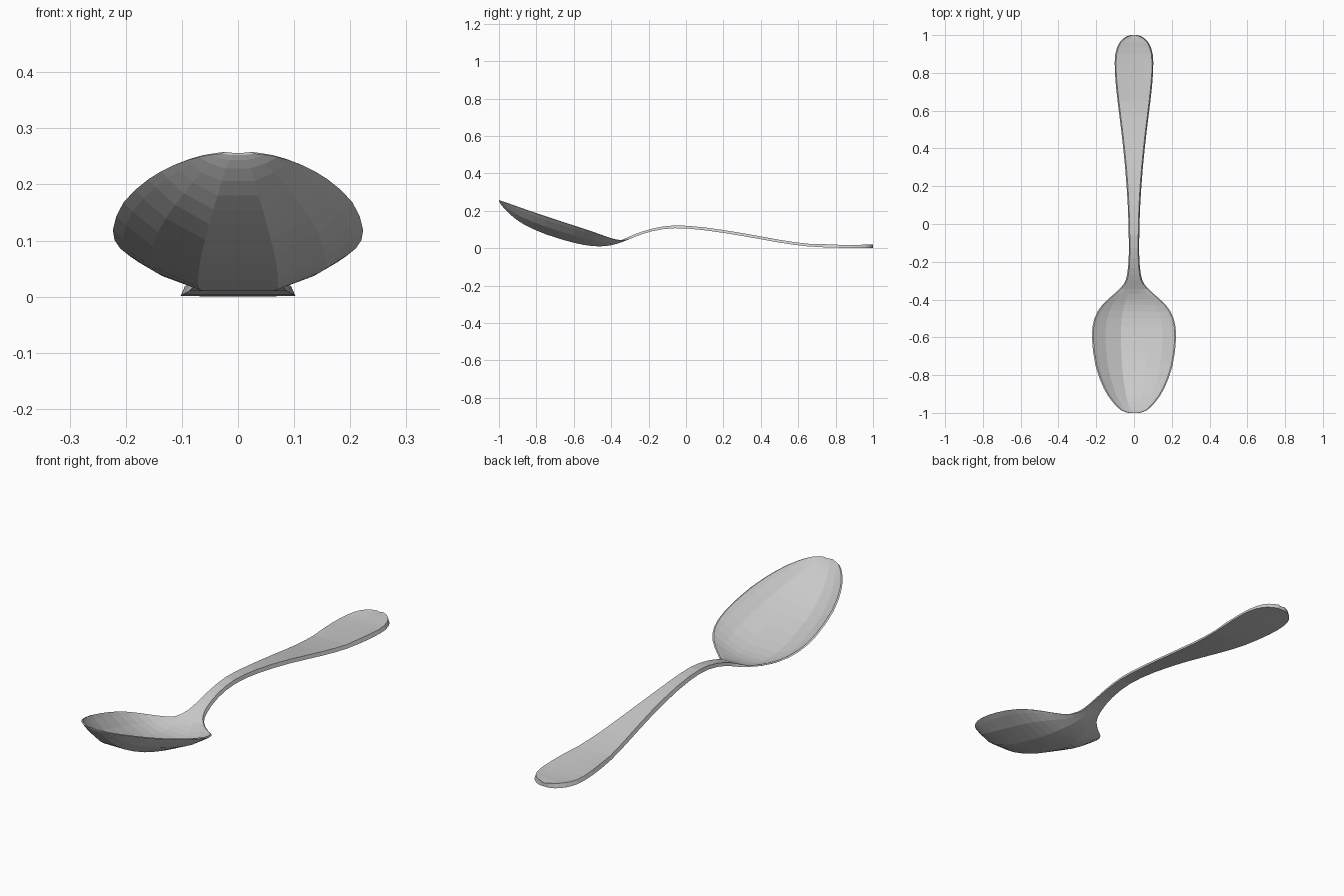
import bpy
import bmesh

default_cube = bpy.data.objects.get("Cube")
if default_cube:
    bpy.data.objects.remove(default_cube, do_unlink=True)

# Stations from bowl tip to handle end:
# (y, half width, underside height, edge lift, thickness)
STATIONS = [
    (-1.0, .03, .252, .003, .004),
    (-.985, .07, .226, .023, .007),
    (-.94, .115, .174, .06, .01),
    (-.87, .16, .12, .089, .01),
    (-.75, .204, .064, .104, .01),
    (-.6, .223, .019, .1, .01),
    (-.5, .21, .003, .083, .01),
    (-.43, .17, .006, .055, .01),
    (-.37, .105, .021, .022, .011),
    (-.32, .056, .041, .003, .013),
    (-.27, .037, .062, 0, .014),
    (-.18, .028, .091, 0, .014),
    (-.06, .028, .107, 0, .015),
    (.1, .033, .096, 0, .015),
    (.3, .047, .066, 0, .015),
    (.5, .068, .03, 0, .015),
    (.65, .087, .01, 0, .014),
    (.8, .101, .003, 0, .012),
    (.9, .099, .001, 0, .012),
    (.96, .077, .001, 0, .015),
    (.99, .045, 0, 0, .016),
    (1.0, .018, 0, 0, .016),
]
COLUMNS = (-1, -.92, -.7, -.32, .32, .7, .92, 1)
STEPS = 2


def spline(a, b, c, d, u):
    """Catmull-Rom blend between b and c."""
    return b + .5 * u * (c - a + u * (2*a - 5*b + 4*c - d + u * (3*(b - c) + d - a)))


def smooth_rows(points):
    """Add in-between stations along the spoon."""
    rows = []
    last = len(points) - 1
    for i in range(last):
        near = [points[max(0, min(last, i + k))] for k in (-1, 0, 1, 2)]
        for s in range(STEPS):
            rows.append([spline(*values, s / STEPS) for values in zip(*near)])
    rows.append(points[-1])
    return rows


def section(bm, y, width, floor, lift, thick):
    """One closed cross-section: underside left to right, then top back."""
    lift = max(0, lift)
    dish = .004 if y > .7 else 0
    edge = max(lift + .003, thick + dish)
    inner = width - min(.007, width * .2)
    under = [bm.verts.new((t * width, y, max(0, floor + lift * t * t)))
             for t in COLUMNS]
    top = [bm.verts.new((t * inner, y, floor + thick + (edge - thick) * t * t))
           for t in reversed(COLUMNS)]
    return under + top


# Spoon: bowl, neck and handle lofted as one solid
bm = bmesh.new()
rings = [section(bm, *row) for row in smooth_rows(STATIONS)]
for ring, following in zip(rings, rings[1:]):
    count = len(ring)
    for i in range(count):
        j = (i + 1) % count
        bm.faces.new((ring[i], ring[j], following[j], following[i]))

# End caps, as strips between underside and top
for ring in (rings[0], rings[-1]):
    for i in range(len(COLUMNS) - 1):
        bm.faces.new((ring[i], ring[i + 1], ring[-2 - i], ring[-1 - i]))
bmesh.ops.recalc_face_normals(bm, faces=bm.faces)

mesh = bpy.data.meshes.new("spoon")
bm.to_mesh(mesh)
bm.free()
spoon = bpy.data.objects.new("spoon", mesh)
bpy.context.collection.objects.link(spoon)

# Plain metal grey
grey = bpy.data.materials.new("metal_grey")
grey.use_nodes = True
colour = (.6, .6, .6, 1)
grey.diffuse_color = colour
grey.node_tree.nodes["Principled BSDF"].inputs["Base Color"].default_value = colour
mesh.materials.append(grey)
